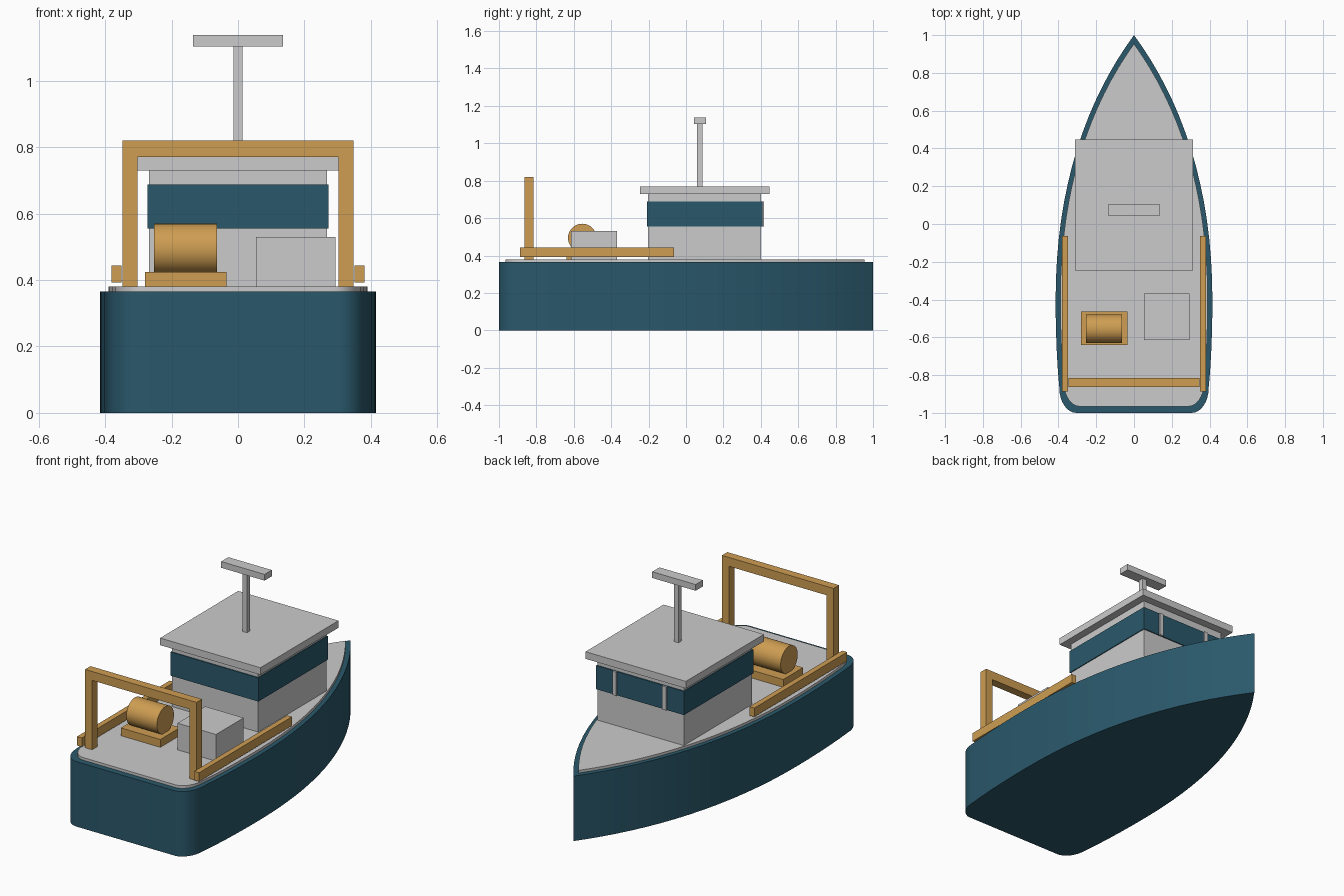
import bpy, bmesh
from math import sin, cos, pi, radians

if "Cube" in bpy.data.objects:
    bpy.data.objects.remove(bpy.data.objects["Cube"])


def material(name, rgb):
    m = bpy.data.materials.new(name)
    m.diffuse_color = (*rgb, 1)
    m.use_nodes = True
    m.node_tree.nodes["Principled BSDF"].inputs["Base Color"].default_value = m.diffuse_color
    return m


TEAL = material("teal_paint", (0.023, 0.098, 0.147))
TAN = material("tan_paint", (0.62, 0.34, 0.085))


def finish(name, bm, mat=None, smooth=False):
    bmesh.ops.recalc_face_normals(bm, faces=bm.faces)
    me = bpy.data.meshes.new(name)
    bm.to_mesh(me)
    bm.free()
    ob = bpy.data.objects.new(name, me)
    bpy.context.collection.objects.link(ob)
    if mat:
        me.materials.append(mat)
    if smooth:
        bpy.ops.object.select_all(action='DESELECT')
        ob.select_set(True)
        bpy.context.view_layer.objects.active = ob
        bpy.ops.object.shade_smooth_by_angle(angle=radians(30))
    return ob


def box(name, x, y, z, mat=None):
    """Box from (min, max) ranges on each axis."""
    bm = bmesh.new()
    bmesh.ops.create_cube(bm, size=1)
    for v in bm.verts:
        for i, (lo, hi) in enumerate((x, y, z)):
            v.co[i] = lo if v.co[i] < 0 else hi
    return finish(name, bm, mat)


def prism(name, outline, z0, z1, mat=None):
    """Closed outline raised from z0 to z1, capped at both ends."""
    bm = bmesh.new()
    low, high = ([bm.verts.new((x, y, z)) for x, y in outline] for z in (z0, z1))
    bm.faces.new(low)
    bm.faces.new(high)
    for i in range(len(low)):
        bm.faces.new((low[i - 1], low[i], high[i], high[i - 1]))
    return finish(name, bm, mat, smooth=True)


def bezier(p, n):
    for i in range(n):
        t = i / n
        w = ((1 - t) ** 3, 3 * t * (1 - t) ** 2, 3 * t * t * (1 - t), t ** 3)
        yield tuple(sum(a * q[k] for a, q in zip(w, p)) for k in (0, 1))


# Plan outline: curved bow, gently tapering sides, rounded stern corners
half = list(bezier([(0, 1), (0.25, 0.66), (0.415, 0.2), (0.415, -0.4)], 16))
half += list(bezier([(0.415, -0.4), (0.415, -0.55), (0.41, -0.72), (0.395, -0.87)], 5))
half += [(0.305 + 0.09 * cos(a), -0.87 - 0.13 * sin(a))
         for a in (i * pi / 16 for i in range(9))]
outline = half + [(-x, y) for x, y in reversed(half[1:])]

# Hull and deck
prism("hull", outline, 0, 0.365, TEAL)
prism("deck", [(x * 0.94, y * 0.96 - 0.006) for x, y in outline], 0.365, 0.38)

# Wheelhouse
box("cabin", (-0.268, 0.268), (-0.203, 0.402), (0.38, 0.73))
box("window_band", (-0.273, 0.273), (-0.209, 0.408), (0.555, 0.688), TEAL)
for s, side in ((-1, "left"), (1, "right")):
    box(f"window_post_{side}", (s * 0.155 - 0.012, s * 0.155 + 0.012),
        (0.40, 0.416), (0.555, 0.688))
box("cabin_roof", (-0.312, 0.312), (-0.246, 0.447), (0.73, 0.77))

# Mast and crossbar
box("mast", (-0.014, 0.014), (0.06, 0.088), (0.77, 1.102))
box("mast_crossbar", (-0.135, 0.135), (0.043, 0.107), (1.102, 1.137))

# Stern gantry and side rails
for s, side in ((-1, "left"), (1, "right")):
    box(f"gantry_post_{side}", sorted((s * 0.303, s * 0.347)), (-0.863, -0.815),
        (0.38, 0.77), TAN)
    box(f"side_rail_{side}", sorted((s * 0.35, s * 0.38)), (-0.888, -0.064),
        (0.393, 0.443), TAN)
box("gantry_beam", (-0.347, 0.347), (-0.863, -0.815), (0.77, 0.82), TAN)

# Winch
box("winch_base", (-0.28, -0.035), (-0.64, -0.464), (0.38, 0.424), TAN)
drum = prism("winch_drum", [(0.076 * cos(i * pi / 16), 0.076 * sin(i * pi / 16))
                            for i in range(32)], -0.095, 0.095, TAN)
drum.rotation_euler.y = pi / 2
drum.location = (-0.158, -0.555, 0.494)

# Deck hatch box
box("hatch_box", (0.054, 0.293), (-0.614, -0.368), (0.38, 0.53))
